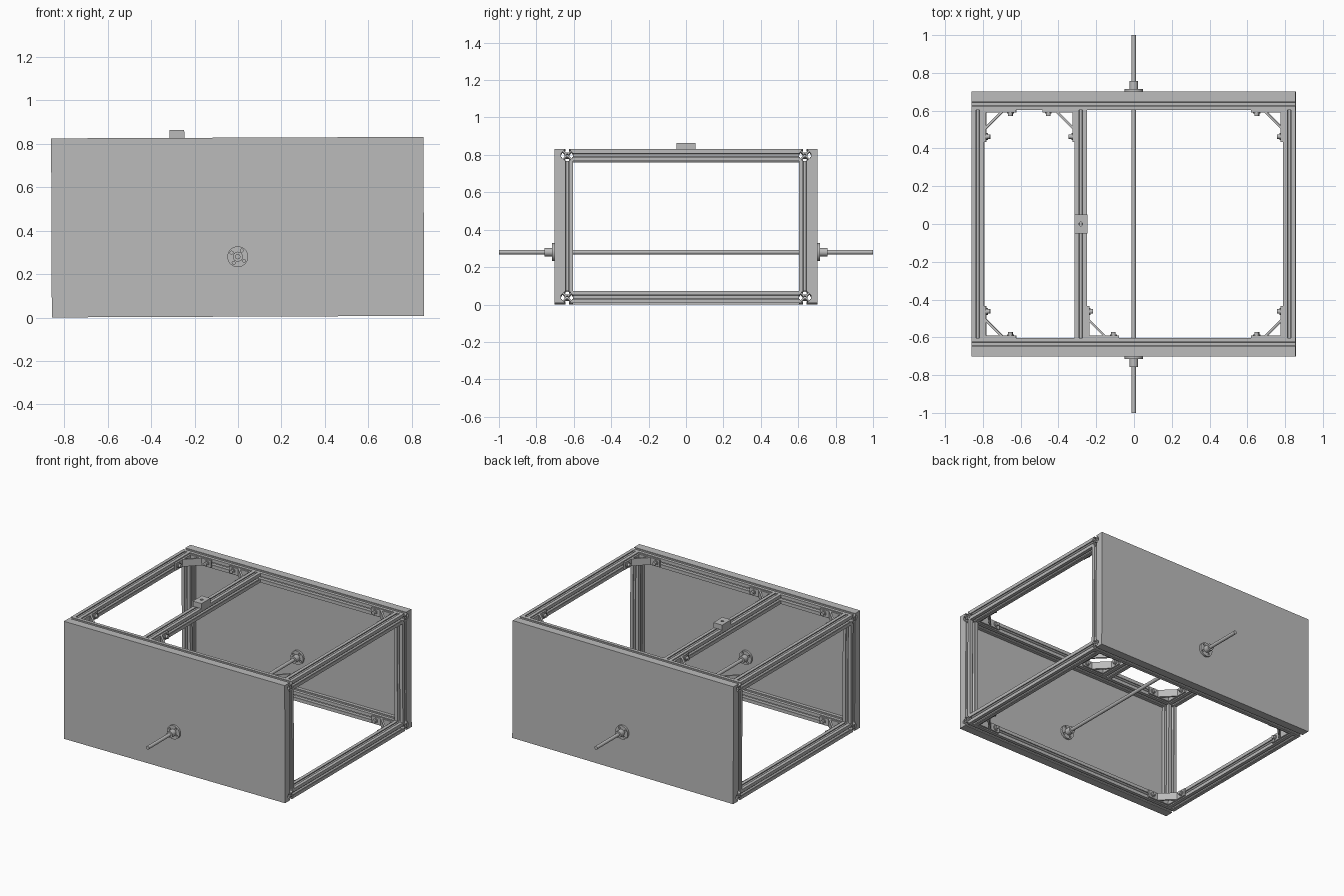
import bpy, bmesh
from math import pi, sin, cos
from mathutils import Matrix, Vector

if "Cube" in bpy.data.objects:
    bpy.data.objects.remove(bpy.data.objects["Cube"])

# One plain grey for everything
GREY = (0.5, 0.5, 0.5, 1)
metal = bpy.data.materials.new("plain_grey")
metal.use_nodes = True
metal.diffuse_color = GREY
metal.node_tree.nodes["Principled BSDF"].inputs["Base Color"].default_value = GREY

# The whole frame leans very slightly
LEAN = Matrix.Rotation(-0.004, 4, 'Y')
TURN = {'x': Matrix.Rotation(pi / 2, 4, 'Y'),
        'y': Matrix.Rotation(pi / 2, 4, 'X'),
        'z': Matrix.Identity(4)}

# Main sizes
S = 0.065                    # rail width
HX, HY = 0.857, 0.603        # outer half width, inner half depth
Z0, Z1 = 0.004, 0.828        # bottom and top of the frame
PANEL = 0.034
RAIL_X = HX - S / 2
RAIL_Y = HY + S / 2
LOW, HIGH = Z0 + S / 2, Z1 - S / 2
PANEL_IN = HY + S
PANEL_OUT = PANEL_IN + PANEL
ROD_Z = 0.28


def circle(r, cx=0, cy=0, n=24):
    return [(cx + r * cos(2 * pi * i / n), cy + r * sin(2 * pi * i / n)) for i in range(n)]


def rect(w, h):
    return [(-w / 2, -h / 2), (w / 2, -h / 2), (w / 2, h / 2), (-w / 2, h / 2)]


def prism(name, loops, length, centre, axis='z'):
    """Extrude flat outlines (inner loops become holes) along an axis."""
    curve = bpy.data.curves.new(name, 'CURVE')
    curve.dimensions = '2D'
    curve.fill_mode = 'BOTH'
    curve.extrude = length / 2
    for loop in loops:
        spline = curve.splines.new('POLY')
        spline.points.add(len(loop) - 1)
        for point, (x, y) in zip(spline.points, loop):
            point.co = (x, y, 0, 1)
        spline.use_cyclic_u = True
    temp = bpy.data.objects.new(name + "_outline", curve)
    bpy.context.collection.objects.link(temp)
    graph = bpy.context.evaluated_depsgraph_get()
    mesh = bpy.data.meshes.new_from_object(temp.evaluated_get(graph))
    bpy.data.objects.remove(temp)
    bpy.data.curves.remove(curve)
    bm = bmesh.new()
    bm.from_mesh(mesh)
    bmesh.ops.remove_doubles(bm, verts=bm.verts, dist=0.00005)
    bmesh.ops.recalc_face_normals(bm, faces=bm.faces)
    bm.to_mesh(mesh)
    bm.free()
    mesh.shade_smooth()
    mesh.set_sharp_from_angle(angle=0.5)
    mesh.materials.clear()
    mesh.materials.append(metal)
    obj = bpy.data.objects.new(name, mesh)
    obj.matrix_world = LEAN @ Matrix.Translation(Vector(centre)) @ TURN[axis]
    bpy.context.collection.objects.link(obj)
    return obj


# Slotted rail section: one slotted side turned four times, with a centre bore
half_slot = [(1, -0.3), (0.82, -0.3), (0.82, -0.52), (0.7, -0.52), (0.4, -0.22)]
side = [(1, -1)] + half_slot + [(x, -y) for x, y in reversed(half_slot)]
section = []
for k in range(4):
    c, s = cos(k * pi / 2), sin(k * pi / 2)
    section += [((x * c - y * s) * S / 2, (x * s + y * c) * S / 2) for x, y in side]
rail_loops = [section, circle(0.2 * S / 2, n=12)]


def rail(name, length, centre, axis):
    prism(name, rail_loops, length, centre, axis)


# Corner bracket: two legs, a diagonal brace and two bolts
T = 0.012
bracket_outer = [(0, 0), (0.17, 0), (0.17, T), (0.1, T), (T, 0.1), (T, 0.17), (0, 0.17)]
bracket_hole = [(T, T), (0.083, T), (T, 0.083)]


def bracket(name, x, y, sx, sy, z):
    loops = [[(px * sx, py * sy) for px, py in loop] for loop in (bracket_outer, bracket_hole)]
    prism(name, loops, 0.05, (x, y, z))
    for along, axis in ((Vector((0.14, T, 0)), 'y'), (Vector((T, 0.14, 0)), 'x')):
        out = Vector((0, 1, 0)) if axis == 'y' else Vector((1, 0, 0))
        for part, r, start, length in (("washer", 0.018, 0, 0.006), ("bolt", 0.012, 0.006, 0.014)):
            p = along + out * (start + length / 2)
            prism(name + "_" + part, [circle(r, n=16)], length,
                  (x + p.x * sx, y + p.y * sy, z), axis)


# Box frame of rails, with brackets inside the upper and lower corners
for zname, z in (("lower", LOW), ("upper", HIGH)):
    for yname, sy in (("front", -1), ("back", 1)):
        rail(f"{zname}_{yname}_rail", 2 * HX, (0, sy * RAIL_Y, z), 'x')
        for xname, sx in (("right", -1), ("left", 1)):
            bracket(f"{zname}_{yname}_{xname}_bracket",
                    sx * (HX - S), sy * HY, -sx, -sy, z)
    for xname, sx in (("right", -1), ("left", 1)):
        rail(f"{zname}_{xname}_rail", 2 * HY, (sx * RAIL_X, 0, z), 'y')

for yname, sy in (("front", -1), ("back", 1)):
    for xname, sx in (("right", -1), ("left", 1)):
        rail(f"{yname}_{xname}_post", Z1 - Z0 - 2 * S,
             (sx * RAIL_X, sy * RAIL_Y, (Z0 + Z1) / 2), 'z')
    # End panel
    prism(f"{yname}_panel", [rect(2 * HX, Z1 - Z0)], PANEL,
          (0, sy * (PANEL_IN + PANEL / 2), (Z0 + Z1) / 2), 'y')
    # Flanged hubs on both faces of the panel
    holes = [circle(0.007, 0.034 * cos(a), 0.034 * sin(a), 12)
             for a in (pi / 4 + k * pi / 2 + 0.2 for k in range(4))]
    for place, face, out in (("outer", PANEL_OUT, 1), ("inner", PANEL_IN, -1)):
        prism(f"{yname}_{place}_flange", [circle(0.048, n=32)] + holes, 0.014,
              (0, sy * (face + out * 0.007), ROD_Z), 'y')
        prism(f"{yname}_{place}_boss", [circle(0.023)], 0.04,
              (0, sy * (face + out * 0.034), ROD_Z), 'y')

# Cross rail with its two brackets and the drilled block on top
MID = -0.278
rail("cross_rail", 2 * HY, (MID, 0, HIGH), 'y')
bracket("cross_back_bracket", MID - S / 2, HY, -1, -1, HIGH)
bracket("cross_front_bracket", MID + S / 2, -HY, 1, 1, HIGH)
prism("drilled_block", [rect(0.068, 0.1), circle(0.01, n=16)], 0.036, (MID, 0, Z1 + 0.018))

# Long rod through both panels
prism("rod", [circle(0.012)], 2, (0, 0, ROD_Z), 'y')
